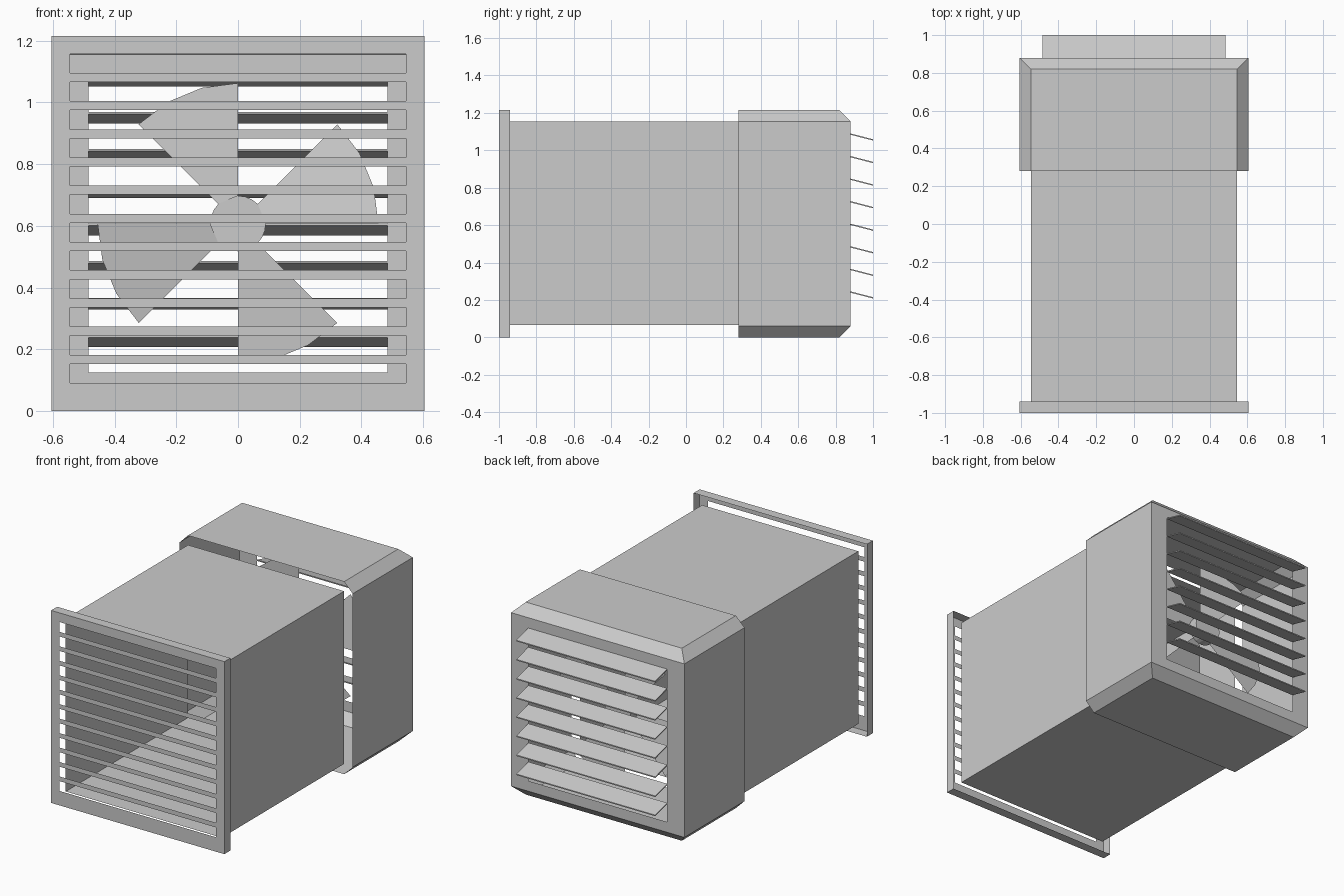
import bpy, bmesh
from math import cos, sin, radians

if "Cube" in bpy.data.objects:
    bpy.data.objects.remove(bpy.data.objects["Cube"])

W, H = 0.605, 1.215          # outer half width and height
IN = 0.06                    # inset of duct, slots and chamfers
CZ = H / 2                   # fan axis height
FRONT, BACK = -1.0, 0.88
JOIN = 0.28                  # where the duct meets the hood


def make(name, polys):
    """Mesh object from a list of polygons, each a list of points."""
    bm = bmesh.new()
    for poly in polys:
        bm.faces.new([bm.verts.new(p) for p in poly])
    bmesh.ops.remove_doubles(bm, verts=bm.verts, dist=1e-4)
    bmesh.ops.recalc_face_normals(bm, faces=bm.faces)
    mesh = bpy.data.meshes.new(name)
    bm.to_mesh(mesh)
    bm.free()
    obj = bpy.data.objects.new(name, mesh)
    bpy.context.collection.objects.link(obj)
    return obj


def rect(x0, x1, z0, z1, y):
    return [(x0, y, z0), (x1, y, z0), (x1, y, z1), (x0, y, z1)]


def bridge(a, b):
    n = len(a)
    return [[a[i], a[(i + 1) % n], b[(i + 1) % n], b[i]] for i in range(n)]


def slotted_panel(w, z0, z1, y, sw, slots):
    """Flat panel with full-width openings given as (bottom, top), low to high."""
    faces, z = [], z0
    for lo, hi in slots:
        faces.append(rect(-sw, sw, z, lo, y))
        z = hi
    faces.append(rect(-sw, sw, z, z1, y))
    levels = [z0] + [v for s in slots for v in s] + [z1]
    for lo, hi in zip(levels, levels[1:]):
        faces += [rect(-w, -sw, lo, hi, y), rect(sw, w, lo, hi, y)]
    return faces


# front grille: slotted plate with a shallow rim behind it
slots = [(0.091 + i * 0.0913, 0.091 + i * 0.0913 + 0.062) for i in range(12)]
grille = slotted_panel(W, 0, H, FRONT, W - IN, slots)
grille += bridge(rect(-W, W, 0, H, FRONT), rect(-W, W, 0, H, FRONT + IN))
make("front_grille", grille)

# open square duct
make("duct", bridge(rect(IN - W, W - IN, IN + 0.005, H - IN, FRONT + IN),
                    rect(IN - W, W - IN, IN + 0.005, H - IN, JOIN)))

# rear hood: chamfered shell, open at the front, with a louver opening behind
section = [(W - IN, 0), (W, IN), (W, H - IN), (W - IN, H),
           (IN - W, H), (-W, H - IN), (-W, IN), (IN - W, 0)]
ring_a = [(x, JOIN, z) for x, z in section]
ring_b = [(x, BACK if abs(x) == W else BACK - IN, z) for x, z in section]
hood = bridge(ring_a, ring_b)
hood += [[ring_b[i] for i in (2, 3, 4, 5)], [ring_b[i] for i in (6, 7, 0, 1)]]
LX, LZ0, LZ1 = 0.485, 0.125, 1.09
hood += slotted_panel(W, IN, H - IN, BACK, LX, [(LZ0, LZ1)])
make("rear_hood", hood)

# sloping louver slats
for i in range(8):
    z, t, drop = LZ1 - i * (LZ1 - LZ0) / 8, 0.007, 0.031
    a = rect(-LX, LX, z - t, z, BACK)
    b = rect(-LX, LX, z - drop - t, z - drop, 1.0)
    make(f"louver_{i + 1}", bridge(a, b) + [a, b])

# fan hub
FY, HUB, TIP = 0.61, 0.09, 0.455


def polar(r, deg, y):
    return (r * cos(radians(deg)), y, CZ + r * sin(radians(deg)))


hub_a = [polar(HUB, k * 15, FY + 0.01) for k in range(24)]
hub_b = [polar(HUB, k * 15, FY + 0.07) for k in range(24)]
make("fan_hub", bridge(hub_a, hub_b) + [hub_a, hub_b])

# four pitched blades, each an eighth of a circle
for n in range(4):
    def point(r, a):
        return polar(r, n * 90 + a, FY + 0.17 * r * sin(radians(a)))
    make(f"fan_blade_{n + 1}",
         [[point(HUB, 0)] + [point(TIP, a) for a in (0, 15, 30, 45)] + [point(HUB, 45)]])
